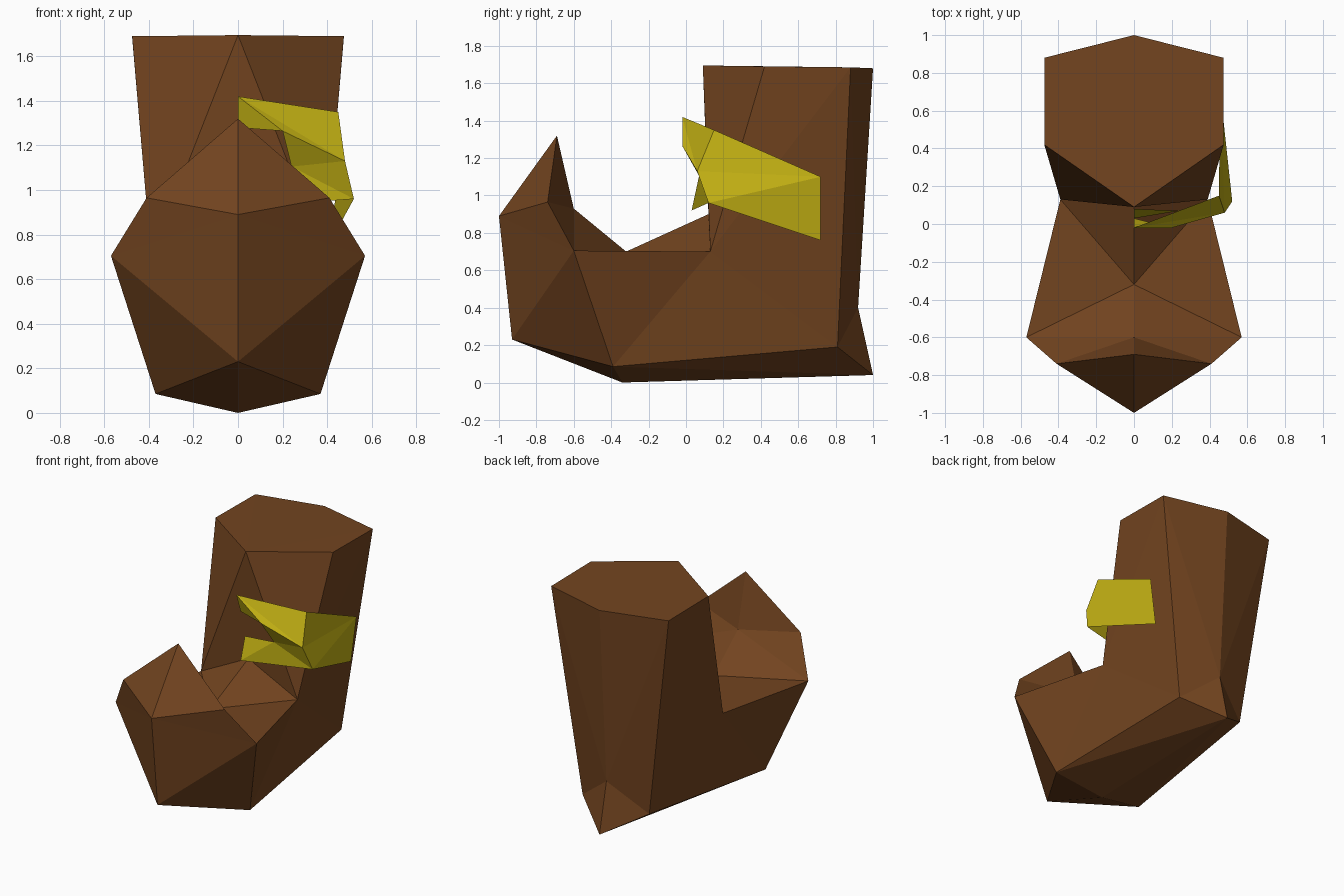
import bpy, bmesh

if "Cube" in bpy.data.objects:
    bpy.data.objects.remove(bpy.data.objects["Cube"])


def material(name, rgb):
    m = bpy.data.materials.new(name)
    m.diffuse_color = (*rgb, 1)
    m.use_nodes = True
    m.node_tree.nodes["Principled BSDF"].inputs["Base Color"].default_value = m.diffuse_color
    return m


def build(name, points, faces, mat, mirror=False):
    """Make an object from lettered points and faces spelled with those letters."""
    bm = bmesh.new()
    sides = (1, -1) if mirror else (1,)
    for s in sides:
        v = {k: bm.verts.new((s * x, y, z)) for k, (x, y, z) in points.items()}
        for f in faces.split():
            bm.faces.new([v[c] for c in f])
    if mirror:
        bmesh.ops.remove_doubles(bm, verts=bm.verts, dist=0.001)
        bmesh.ops.recalc_face_normals(bm, faces=bm.faces)
    mesh = bpy.data.meshes.new(name)
    bm.to_mesh(mesh)
    bm.free()
    mesh.materials.append(mat)
    obj = bpy.data.objects.new(name, mesh)
    bpy.context.collection.objects.link(obj)
    return obj


leather = material("leather", (0.17, 0.058, 0.014))
brass = material("brass", (0.56, 0.45, 0.007))

# Boot half: capitals lie on the centre line, small letters on the side
boot = {
    # shaft rim
    "A": (0, 0.09, 1.695), "a": (0.475, 0.42, 1.69),
    "b": (0.475, 0.88, 1.685), "B": (0, 1.0, 1.68),
    # heel and sole
    "C": (0, 0.92, 0.40), "D": (0, 1.0, 0.04), "d": (0.27, 0.81, 0.19),
    "E": (0, -0.34, 0.0), "e": (0.37, -0.39, 0.085),
    # toe
    "F": (0, -0.93, 0.23), "G": (0, -1.0, 0.89), "g": (0.41, -0.74, 0.965),
    "H": (0, -0.69, 1.32), "I": (0, -0.60, 0.93), "i": (0.57, -0.60, 0.705),
    # instep and ankle
    "J": (0, -0.32, 0.70), "K": (0, 0.12, 0.90), "k": (0.39, 0.13, 0.70),
}
shell = ("ABb Aba AKk Aka kab kbd bBC bCd dCD "   # shaft, back, heel
         "edD eDE FeE "                           # sole
         "Fie FGi Ggi GHg HIg gIi IJi "           # toe
         "JKk Jki ike kde")                       # instep and sides
build("boot", boot, shell, leather, mirror=True)

# Strap: open band wrapping the ankle on one side, forked at the front
strap = {
    "a": (0, -0.02, 1.42), "b": (0, 0.03, 1.28), "c": (0.20, -0.02, 1.265),
    "d": (0.45, 0.15, 1.35), "e": (0.48, 0.06, 1.13), "f": (0.52, 0.12, 0.96),
    "g": (0, 0.08, 1.08), "h": (0, 0.03, 0.92), "i": (0.24, 0.07, 1.105),
    "j": (0.455, 0.72, 1.10), "k": (0.41, 0.72, 0.76),
}
build("strap", strap, "abc ace aed ghi ihf ife cie efj ejd fkj", brass)
